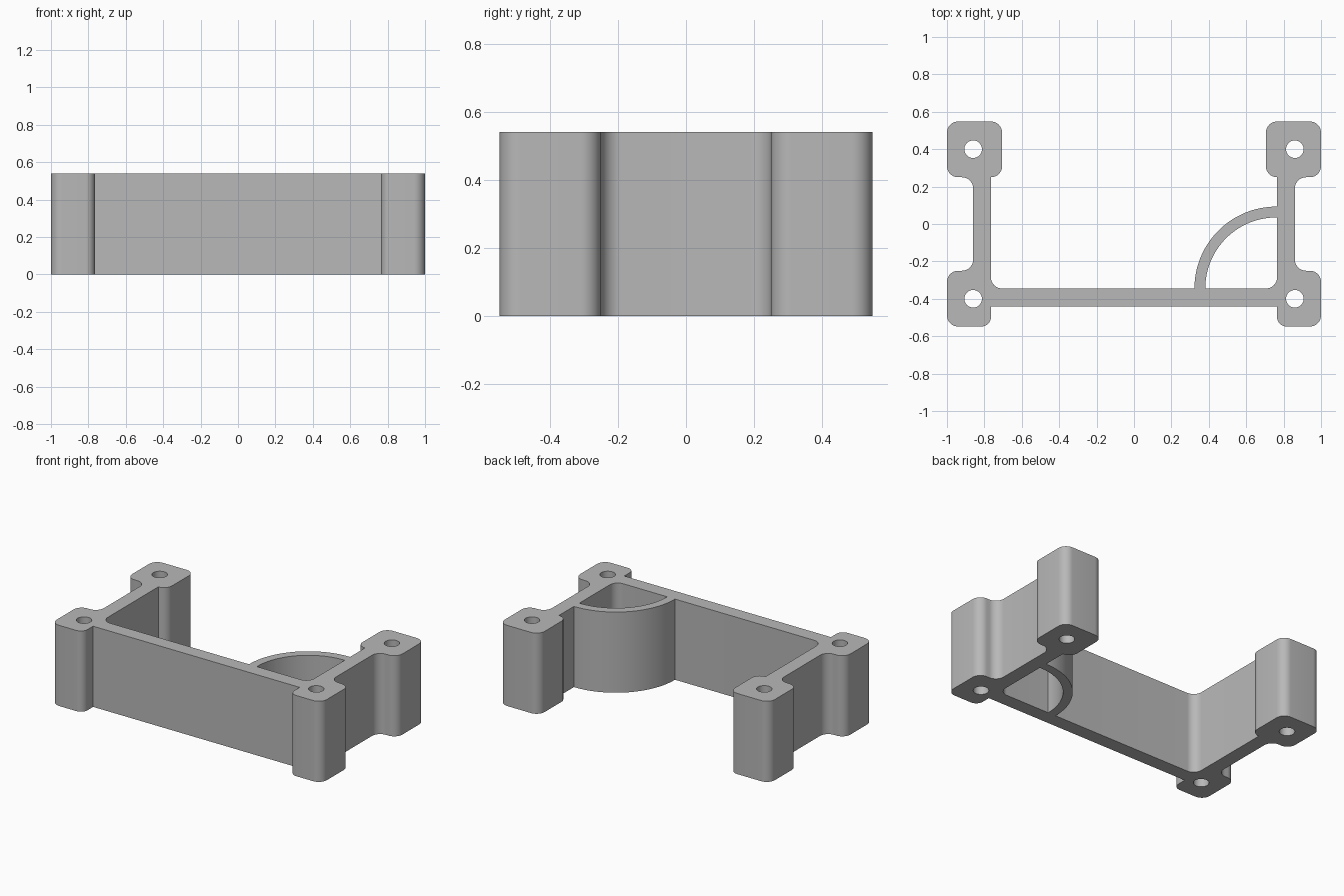
import bpy, bmesh
from math import cos, sin, pi, radians
from mathutils import Vector

cube = bpy.data.objects.get("Cube")
if cube:
    bpy.data.objects.remove(cube, do_unlink=True)

HEIGHT = 0.54
R = 0.06                      # common corner radius


def rounded(corners):
    """Closed outline from (x, y, radius) right-angled corners."""
    out = []
    for i, (x, y, r) in enumerate(corners):
        p = Vector((x, y))
        if r == 0:
            pts = [p]
        else:
            a = (Vector(corners[i - 1][:2]) - p).normalized() * r
            b = (Vector(corners[(i + 1) % len(corners)][:2]) - p).normalized() * r
            centre = p + a + b
            n = 32 if r > 0.2 else 10
            pts = [centre - b * cos(t) - a * sin(t)
                   for t in (pi / 2 * k / n for k in range(n + 1))]
        for q in pts:
            if not out or (q - out[-1]).length > 1e-4:
                out.append(q)
    return out


def circle(x, y, r, n=32):
    return [Vector((x + r * cos(2 * pi * k / n), y + r * sin(2 * pi * k / n)))
            for k in range(n)]


# One side: front pad, side wall and rear pad, ending at the inner wall corner
side = [(0.765, -0.44, 0), (0.765, -0.548, 0.05), (1, -0.548, R), (1, -0.25, R),
        (0.86, -0.25, R), (0.86, 0.25, R), (1, 0.25, R), (1, 0.548, R),
        (0.705, 0.548, R), (0.705, 0.25, R), (0.765, 0.25, 0)]
mirrored = [(-x, y, r) for x, y, r in reversed(side)]

# Quarter-round brace joining the left side wall to the front wall
brace = [(0.765, 0.093, 0), (0.323, 0.093, 0.438), (0.323, -0.345, 0)]
pocket = [(0.765, -0.345, R), (0.765, 0.035, 0), (0.381, 0.035, 0.38), (0.381, -0.345, 0)]
inner_corner = [(-0.765, -0.345, R)]

loops = [rounded(side + brace + inner_corner + mirrored), rounded(pocket)]
# Screw holes
loops += [circle(sx * 0.86, sy * 0.4, 0.047) for sx in (-1, 1) for sy in (-1, 1)]

# Filled and extruded profile
curve = bpy.data.curves.new("bracket_frame", "CURVE")
curve.dimensions = "2D"
curve.fill_mode = "BOTH"
curve.extrude = HEIGHT / 2
for loop in loops:
    spline = curve.splines.new("POLY")
    spline.points.add(len(loop) - 1)
    for point, co in zip(spline.points, loop):
        point.co = (co.x, co.y, 0, 1)
    spline.use_cyclic_u = True

frame = bpy.data.objects.new("bracket_frame", curve)
bpy.context.collection.objects.link(frame)
for o in bpy.context.selected_objects:
    o.select_set(False)
frame.select_set(True)
bpy.context.view_layer.objects.active = frame
bpy.ops.object.convert(target="MESH")
frame = bpy.context.view_layer.objects.active

# Weld into one solid standing on the ground
bm = bmesh.new()
bm.from_mesh(frame.data)
bmesh.ops.remove_doubles(bm, verts=bm.verts, dist=1e-4)
bmesh.ops.translate(bm, verts=bm.verts, vec=(0, 0, HEIGHT / 2))
bmesh.ops.recalc_face_normals(bm, faces=bm.faces)
bm.to_mesh(frame.data)
bm.free()

# Plain grey material
grey = bpy.data.materials.new("plain_grey")
grey.use_nodes = True
colour = (0.48, 0.48, 0.48, 1)
grey.diffuse_color = colour
grey.node_tree.nodes["Principled BSDF"].inputs["Base Color"].default_value = colour
frame.data.materials.clear()
frame.data.materials.append(grey)
bpy.ops.object.shade_smooth_by_angle(angle=radians(30))
